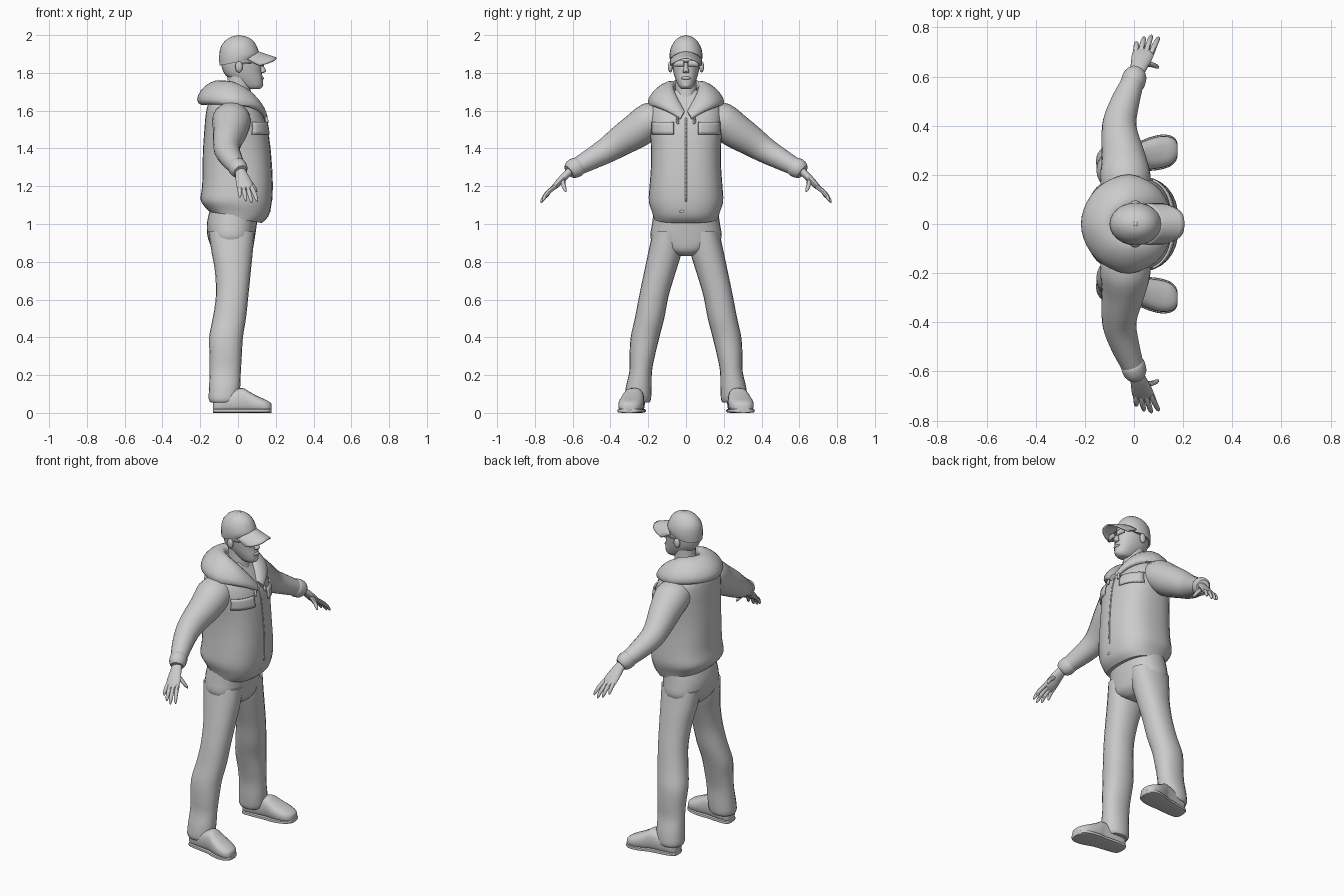
import bpy, bmesh, math
from mathutils import Vector as V

mat = bpy.data.materials.new("plain_grey")
mat.diffuse_color = (0.6, 0.6, 0.6, 1)

def finish(name, bm, angle=45):
    bmesh.ops.recalc_face_normals(bm, faces=bm.faces)
    me = bpy.data.meshes.new(name)
    bm.to_mesh(me); bm.free()
    ob = bpy.data.objects.new(name, me)
    bpy.context.collection.objects.link(ob)
    me.materials.append(mat)
    bpy.ops.object.select_all(action='DESELECT')
    ob.select_set(True)
    bpy.context.view_layer.objects.active = ob
    bpy.ops.object.shade_smooth_by_angle(angle=math.radians(angle))
    return ob

def spline(a, b, c, d, t):
    return 0.5 * (2*b + (c-a)*t + (2*a-5*b+4*c-d)*t*t + (3*b-a-3*c+d)*t**3)

def loft(name, rings, n=24, p=2.0, sub=3, side=1):
    """Skin smoothly through rings given as (centre, half-axis u, half-axis v)."""
    full = []
    for i in range(len(rings)-1):
        q = [rings[max(0, min(len(rings)-1, i+k))] for k in (-1, 0, 1, 2)]
        for s in range(sub):
            full.append([spline(*(r[j] for r in q), s/sub) for j in range(3)])
    full.append(rings[-1])
    bm = bmesh.new()
    rows = []
    for c, u, v in full:
        row = []
        for k in range(n):
            a = 2*math.pi*k/n
            ca, sa = math.cos(a), math.sin(a)
            co = c + u*math.copysign(abs(ca)**(2/p), ca) + v*math.copysign(abs(sa)**(2/p), sa)
            row.append(bm.verts.new((co.x, co.y*side, co.z)))
        rows.append(row)
    for a, b in zip(rows, rows[1:]):
        for k in range(n):
            bm.faces.new((a[k], a[(k+1) % n], b[(k+1) % n], b[k]))
    bm.faces.new(rows[0]); bm.faces.new(rows[-1])
    return finish(name, bm)

def stack(rows):
    """Horizontal rings from (z, x back, x front, half width, y centre, tilt)."""
    out = []
    for z, x0, x1, ry, *rest in rows:
        yc, tilt = (list(rest) + [0, 0])[:2]
        out.append((V(((x0+x1)/2, yc, z)), V(((x1-x0)/2, 0, tilt)), V((0, ry, 0))))
    return out

def tube(pts, ref=(1, 0, 0)):
    """Rings square to a path of (x, y, z, radius along ref, other radius)."""
    P = [V(q[:3]) for q in pts]
    out = []
    for i, q in enumerate(pts):
        t = (P[min(i+1, len(P)-1)] - P[max(i-1, 0)]).normalized()
        u = V(ref); u = (u - t*u.dot(t)).normalized()
        out.append((P[i], u*q[3], t.cross(u)*q[4]))
    return out

def sheet(name, f, nu, nv, thick):
    bm = bmesh.new()
    g = [[bm.verts.new(f(i/nu, j/nv)) for j in range(nv+1)] for i in range(nu+1)]
    for i in range(nu):
        for j in range(nv):
            bm.faces.new((g[i][j], g[i+1][j], g[i+1][j+1], g[i][j+1]))
    ob = finish(name, bm)
    m = ob.modifiers.new("thickness", 'SOLIDIFY')
    m.thickness = thick; m.offset = 0
    return ob

def ball(name, c, r):
    bm = bmesh.new()
    bmesh.ops.create_uvsphere(bm, u_segments=12, v_segments=8, radius=1)
    for v in bm.verts:
        v.co = V((c[i] + v.co[i]*r[i] for i in range(3)))
    return finish(name, bm)

# Jacket body
BODY = [(1.03, -.14, .125, .17, 0, -.025), (1.065, -.175, .16, .18, 0, -.025),
        (1.12, -.198, .178, .197, 0, -.01), (1.2, -.19, .182, .193), (1.3, -.188, .178, .186),
        (1.4, -.185, .17, .185), (1.5, -.178, .157, .193), (1.57, -.172, .135, .195),
        (1.63, -.16, .1, .18), (1.68, -.13, .065, .12), (1.71, -.09, .05, .07)]
loft("jacket_body", stack(BODY), n=32, p=2.5)

def chest(y, z, off=.006):
    for a, b in zip(BODY, BODY[1:]):
        if a[0] <= z <= b[0]:
            t = (z-a[0])/(b[0]-a[0])
            x0, x1, ry = (a[i] + (b[i]-a[i])*t for i in (1, 2, 3))
            k = max(0, 1 - abs(y/ry)**2.5)**.4
            return V(((x0+x1)/2 + (x1-x0)/2*k + off, y, z))

# Trousers: hips
loft("trouser_hips", stack([(.83, -.07, .04, .03), (.86, -.125, .075, .12), (.92, -.158, .088, .186),
                            (1.0, -.165, .1, .18), (1.07, -.15, .11, .17)]), n=28, p=2.3)

# Hood: soft collar roll, its section sloping down and outwards
half = [(.135, .018, 1.575, .028, .016), (.105, .065, 1.625, .05, .024), (.055, .11, 1.665, .07, .034),
        (-.02, .133, 1.688, .085, .038), (-.09, .105, 1.695, .085, .042), (-.13, .055, 1.695, .085, .045)]
path = half + [(-.145, 0, 1.695, .085, .046)] + [(x, -y, z, a, b) for x, y, z, a, b in half[::-1]]
rings = []
for i, q in enumerate(path):
    t = V(path[min(i+1, len(path)-1)][:3]) - V(path[max(i-1, 0)][:3])
    t.normalize()
    out = t.cross(V((0, 0, 1))).normalized()
    if out.dot(V((q[0]+.02, q[1], 0))) < 0:
        out = -out
    u = (out*.76 - V((0, 0, .65))).normalized()
    rings.append((V(q[:3]), u*q[3], t.cross(u).normalized()*q[4]))
loft("hood", rings, n=16)

# Neck and head
loft("neck", stack([(1.6, -.07, .085, .06), (1.68, -.06, .07, .058), (1.8, -.055, .06, .055)]), n=20)
loft("head", stack([(1.715, .05, .115, .025), (1.73, .01, .13, .04), (1.765, -.04, .132, .055),
                    (1.8, -.075, .126, .066), (1.85, -.088, .122, .074), (1.91, -.08, .1, .076)]), n=24, p=2.2)
loft("nose", stack([(1.80, .11, .135, .016), (1.81, .11, .149, .017), (1.83, .11, .139, .011),
                    (1.855, .105, .128, .008)]), n=10)
ball("lips", (.126, 0, 1.772), (.012, .026, .009))
ball("chin", (.112, 0, 1.737), (.022, .026, .02))

# Cap: crown, brim and top button
loft("cap_crown", stack([(1.857, -.098, .095, .083, 0, .018), (1.89, -.1, .112, .087, 0, .008),
                         (1.93, -.094, .104, .081), (1.965, -.073, .085, .063),
                         (1.988, -.042, .055, .038), (1.997, -.012, .022, .013)]), n=24)
ball("cap_button", (.006, 0, 1.995), (.01, .01, .005))

def brim(u, w):
    t = 2*u - 1
    inner = .1*math.sqrt(1 - .75*t*t)
    outer = .204 - .075*t**4 - .015*t*t
    return V((inner + (outer-inner)*w, .082*t, 1.912 - .034*w - .04*t*t))
sheet("cap_brim", brim, 16, 6, .008)

# Belly fastener
ball("fastener", chest(-.02, 1.068, 0), (.012, .018, .009))

def lens(s):
    return lambda u, w: V((.135 - .28*(.012 + .056*u)**1.3, s*(.01 + .058*u),
                           1.834 + .03*w + .004*u*w))

for s, tag in ((1, "left_"), (-1, "right_")):
    # Sleeve and cuff
    loft(tag + "sleeve", tube([(-.035, .1, 1.56, .09, .09), (-.035, .19, 1.545, .103, .098),
         (-.042, .27, 1.488, .09, .092), (-.056, .35, 1.437, .077, .08), (-.058, .42, 1.39, .068, .068),
         (-.035, .5, 1.345, .058, .057), (-.006, .575, 1.304, .046, .047)]), n=20, side=s)
    loft(tag + "cuff", tube([(-.01, .565, 1.31, .045, .047), (-.004, .578, 1.302, .05, .053),
         (.006, .605, 1.288, .047, .05), (.013, .62, 1.277, .036, .038)]), n=20, side=s)
    # Hand with four fingers and a thumb
    loft(tag + "palm", tube([(.01, .605, 1.288, .026, .022), (.022, .645, 1.25, .036, .02),
         (.036, .69, 1.203, .044, .016), (.042, .708, 1.185, .036, .009)]), n=14, side=s)
    tips = [((.008, .69, 1.2), (.01, .74, 1.14)), ((.028, .7, 1.193), (.042, .76, 1.12)),
            ((.05, .7, 1.193), (.072, .768, 1.112)), ((.07, .692, 1.198), (.102, .76, 1.12)),
            ((.045, .65, 1.235), (.1, .636, 1.17))]
    for i, (a, b) in enumerate(tips):
        A, B = V(a), V(b)
        seg = [(0, .012), (.45, .0115), (.85, .009), (1, .003)]
        bow = V((0, .006, .006))
        pts = [(*(A.lerp(B, t) + bow*4*t*(1-t)), r, r) for t, r in seg]
        loft(tag + ("thumb" if i == 4 else "finger_%d" % (i+1)), tube(pts), n=8, sub=2, side=s)
    # Trouser leg
    loft(tag + "trouser_leg", stack([(.055, -.145, -.01, .062, .255), (.075, -.155, .005, .07, .255),
         (.14, -.153, .012, .068, .25), (.22, -.15, .015, .06, .24), (.3, -.15, .02, .067, .232),
         (.4, -.153, .026, .076, .217), (.5, -.134, .042, .078, .193), (.62, -.117, .055, .078, .17),
         (.75, -.122, .068, .084, .137), (.85, -.14, .078, .088, .112),
         (.96, -.155, .088, .08, .096)]), n=20, p=2.2, side=s)
    # Shoe: sections marching from heel to toe, with a flatter sole
    shoe = [(-.132, .262, .035, .02), (-.12, .263, .045, .042), (-.06, .268, .055, .05),
            (.02, .277, .066, .054), (.06, .284, .056, .062), (.11, .293, .043, .065),
            (.15, .298, .034, .056), (.172, .301, .027, .036), (.178, .302, .022, .015)]
    loft(tag + "shoe", [(V((x, y, h)), V((0, w, 0)), V((0, 0, h))) for x, y, h, w in shoe],
         n=20, p=2.6, side=s)
    loft(tag + "sole", [(V((x, y, .011)), V((0, w + .006, 0)), V((0, 0, .011))) for x, y, h, w in shoe],
         n=16, p=4, side=s)
    # Ear, spectacle lens and temple bar
    ball(tag + "ear", (.005, s*.083, 1.832), (.02, .013, .03))
    sheet(tag + "lens", lens(s), 6, 2, .006)
    loft(tag + "temple_bar", tube([(.125, .066, 1.86, .004, .004), (.07, .08, 1.855, .004, .004),
         (0, .08, 1.85, .004, .004)], (0, 0, 1)), n=6, sub=2, side=s)
    # Chest pocket flap and drawstring
    sheet(tag + "pocket", lambda u, w: chest(s*(.065 + .115*u), 1.475 + .065*w, .006 + .006*w), 8, 4, .009)
    cord = [(*chest(.03, 1.6, .008), .005, .005), (*chest(.043, 1.57, .012), .005, .005),
            (*chest(.045, 1.545, .012), .009, .008), (*chest(.042, 1.53, .008), .005, .005)]
    loft(tag + "drawstring", tube(cord), n=8, sub=2, side=s)

# Spectacle bridge and jacket zip
loft("spectacle_bridge", tube([(.136, -.014, 1.858, .004, .004), (.139, 0, 1.86, .004, .004),
                               (.136, .014, 1.858, .004, .004)], (0, 0, 1)), n=6, sub=2)
sheet("zip", lambda u, w: chest(-.004 + .008*u, 1.12 + .44*w, .001), 1, 20, .004)
